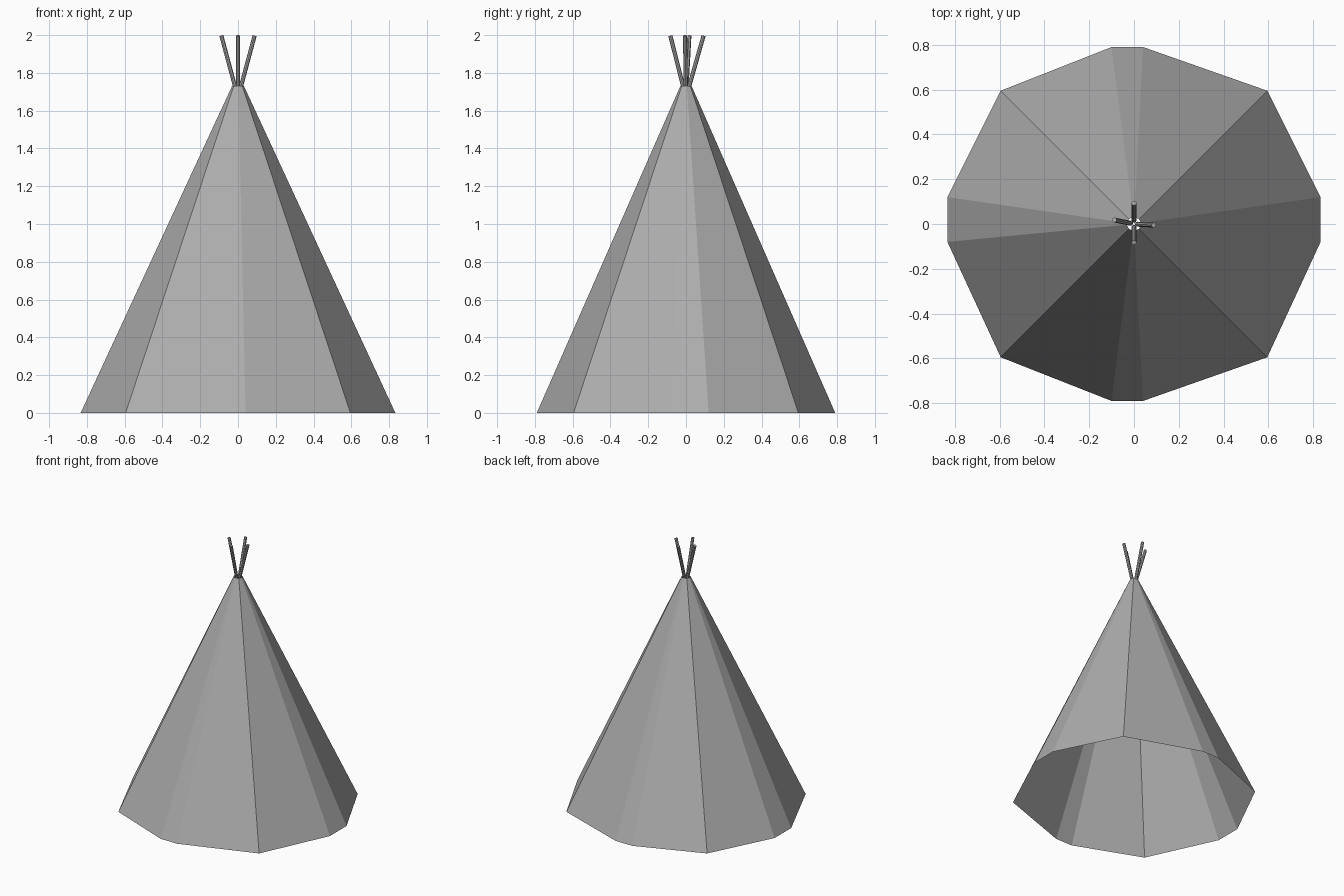
import bpy
import bmesh
from mathutils import Vector

default = bpy.data.objects.get("Cube")
if default:
    bpy.data.objects.remove(default, do_unlink=True)


def make_material(name, colour):
    mat = bpy.data.materials.new(name)
    mat.use_nodes = True
    mat.diffuse_color = colour
    mat.node_tree.nodes["Principled BSDF"].inputs["Base Color"].default_value = colour
    return mat


def add_object(name, bm, mat):
    mesh = bpy.data.meshes.new(name)
    bm.to_mesh(mesh)
    bm.free()
    mesh.materials.append(mat)
    obj = bpy.data.objects.new(name, mesh)
    bpy.context.collection.objects.link(obj)
    return obj


grey = make_material("plain grey", (0.42, 0.42, 0.42, 1))

# Tent cover: open faceted cone, with four main corners and a narrow facet on each side
cover_top = 1.73
taper = 0.038
half = [(-0.595, 0.595), (-0.10, 0.79), (0.04, 0.79), (0.595, 0.595)]
outline = half + [(0.833, 0.12), (0.833, -0.08)]
outline += [(x, -y) for x, y in reversed(half)] + [(-0.833, -0.08), (-0.833, 0.12)]

bm = bmesh.new()
lower = [bm.verts.new((x, y, 0)) for x, y in outline]
upper = [bm.verts.new((x * taper, y * taper, cover_top)) for x, y in outline]
for i in range(len(outline)):
    j = (i + 1) % len(outline)
    bm.faces.new((lower[j], lower[i], upper[i], upper[j]))
bmesh.ops.recalc_face_normals(bm, faces=bm.faces)
add_object("tent_cover", bm, grey)


# Crossed pole ends fanning out of the top
def add_pole(name, start, end, radius=0.011):
    start, end = Vector(start), Vector(end)
    axis = end - start
    bm = bmesh.new()
    bmesh.ops.create_cone(bm, cap_ends=True, segments=8, radius1=radius,
                          radius2=radius, depth=axis.length)
    pole = add_object(name, bm, grey)
    pole.location = (start + end) / 2
    pole.rotation_euler = axis.to_track_quat("Z", "Y").to_euler()


tips = {"left": (0.088, -0.005), "right": (-0.088, 0.018),
        "front": (0, -0.083), "back": (0, 0.093)}
for side, (x, y) in tips.items():
    add_pole(side + "_pole", (x * 0.17, y * 0.17, cover_top - 0.005), (x, y, 1.997))
